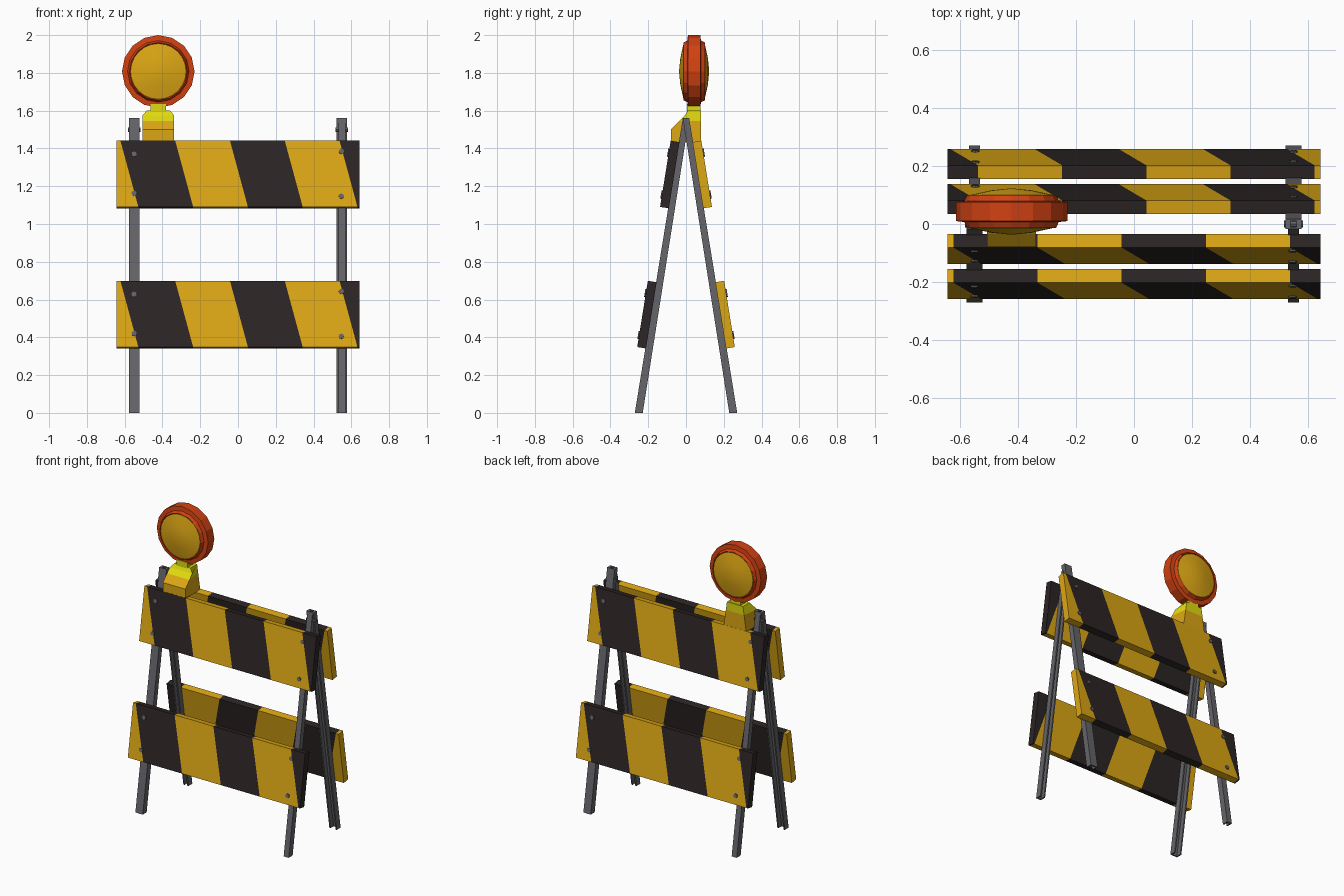
import bpy, bmesh, math
from mathutils import Matrix, Vector

old = bpy.data.objects.get("Cube")
if old:
    bpy.data.objects.remove(old, do_unlink=True)


def material(name, rgb):
    m = bpy.data.materials.new(name)
    m.use_nodes = True
    m.diffuse_color = (*rgb, 1)
    m.node_tree.nodes["Principled BSDF"].inputs["Base Color"].default_value = (*rgb, 1)
    return m


YELLOW = material("amber yellow", (0.72, 0.385, 0.007))
BLACK = material("stripe black", (0.026, 0.018, 0.018))
STEEL = material("steel grey", (0.13, 0.13, 0.145))
ORANGE = material("rim orange", (0.64, 0.053, 0.006))
LEMON = material("lemon yellow", (0.75, 0.7, 0.005))

TILT = math.radians(9.1)
FOOT, APEX = 0.25, 1.56
LENGTH, HEIGHT, THICK = 1.286, 0.355, 0.047
PITCH, FIRST, SLANT = 0.29, -0.575, 0.095 / 0.355


def finish(name, bm, mats, matrix=None, smooth=False):
    bmesh.ops.recalc_face_normals(bm, faces=bm.faces)
    mesh = bpy.data.meshes.new(name)
    bm.to_mesh(mesh)
    bm.free()
    if matrix:
        mesh.transform(matrix)
    for m in mats:
        mesh.materials.append(m)
    ob = bpy.data.objects.new(name, mesh)
    bpy.context.collection.objects.link(ob)
    if smooth:
        bpy.ops.object.select_all(action="DESELECT")
        ob.select_set(True)
        bpy.context.view_layer.objects.active = ob
        bpy.ops.object.shade_smooth_by_angle(angle=math.radians(25))
    return ob


def cut(bm, point, normal):
    bmesh.ops.bisect_plane(bm, geom=bm.verts[:] + bm.edges[:] + bm.faces[:],
                           plane_co=point, plane_no=normal)


def prism(bm, bottom, top):
    """Closed solid between two matching outlines."""
    lo = [bm.verts.new(p) for p in bottom]
    hi = [bm.verts.new(p) for p in top]
    bm.faces.new(lo)
    bm.faces.new(hi)
    for i in range(len(lo)):
        j = (i + 1) % len(lo)
        bm.faces.new((lo[i], lo[j], hi[j], hi[i]))


def striped_panel(name, y, z, spin):
    bm = bmesh.new()
    bmesh.ops.create_cube(bm, size=1, matrix=Matrix.Diagonal((LENGTH, THICK, HEIGHT, 1)))
    for i in range(5):
        cut(bm, (FIRST + i * PITCH, 0, 0), Vector((1, 0, SLANT)).normalized())
    for f in bm.faces:
        c = f.calc_center_median()
        band = math.floor((c.x + c.z * SLANT - FIRST) / PITCH)
        f.material_index = 1 if band % 2 == 0 else 0
    place = spin @ Matrix.Translation((0, y, z)) @ Matrix.Rotation(-TILT, 4, "X")
    finish(name, bm, [YELLOW, BLACK], place)

    # Bolt heads on the outer face
    bm = bmesh.new()
    for x, dz in ((-0.55, 0.105), (0.547, 0.12)):
        for side in (-1, 1):
            spot = Matrix.Translation((x, -THICK / 2 - 0.002, side * dz))
            bmesh.ops.create_cone(bm, cap_ends=True, segments=8, radius1=0.014, radius2=0.014,
                                  depth=0.008, matrix=spot @ Matrix.Rotation(math.pi / 2, 4, "X"))
    finish(name + "_bolts", bm, [STEEL], place)


def channel_leg(name, x, width, spin):
    """Leaning U channel, open towards the inside of the stand."""
    w, d, t = width / 2, 0.021, 0.009
    outline = [(-w, -d), (w, -d), (w, d), (w - t, d), (w - t, t - d),
               (t - w, t - d), (t - w, d), (-w, d)]
    bm = bmesh.new()
    prism(bm, [(x + a, b - FOOT, 0) for a, b in outline],
          [(x + a, b * 0.8, APEX) for a, b in outline])
    finish(name, bm, [STEEL], spin)


# Two identical frames, back to back
for side, angle in (("front", 0), ("back", math.pi)):
    spin = Matrix.Rotation(angle, 4, "Z")
    striped_panel(side + "_upper_panel", -0.086, 1.262, spin)
    striped_panel(side + "_lower_panel", -0.207, 0.52, spin)
    channel_leg(side + "_wide_leg", -0.55, 0.055, spin)
    channel_leg(side + "_narrow_leg", 0.55, 0.038, spin)

# Hinge pins at the apex
for name, x in (("right_hinge_pin", -0.55), ("left_hinge_pin", 0.55)):
    bm = bmesh.new()
    bmesh.ops.create_cone(bm, cap_ends=True, segments=8, radius1=0.012, radius2=0.012, depth=0.066,
                          matrix=Matrix.Translation((x, 0, 1.5)) @ Matrix.Rotation(math.pi / 2, 4, "Y"))
    finish(name, bm, [STEEL])

# Lamp base with sloping front and lemon top
LAMP_X, LAMP_Y, LAMP_Z = -0.422, 0.043, 1.808
side_profile = [(-0.08, 1.435), (-0.08, 1.5), (-0.005, 1.575), (0.01, 1.602), (0.08, 1.602), (0.08, 1.435)]


def base_ring(sign):
    return [(LAMP_X + sign * (0.06 if z > 1.6 else 0.084), y, z) for y, z in side_profile]


bm = bmesh.new()
prism(bm, base_ring(-1), base_ring(1))
cut(bm, (0, 0, 1.545), (0, 0, 1))
for f in bm.faces:
    f.material_index = 1 if f.calc_center_median().z > 1.545 else 0
finish("lamp_base", bm, [YELLOW, LEMON])

# Neck
bm = bmesh.new()
bmesh.ops.create_cube(bm, size=1, matrix=Matrix.Translation((LAMP_X, 0.04, 1.615))
                      @ Matrix.Diagonal((0.08, 0.072, 0.04, 1)))
finish("lamp_neck", bm, [LEMON])


def turned(name, profile, sides, mat, smooth):
    """Revolve (depth, radius) points about the lamp's front-to-back axis."""
    bm = bmesh.new()
    verts = [bm.verts.new((0, y, r)) for y, r in profile]
    edges = [bm.edges.new(pair) for pair in zip(verts, verts[1:])]
    bmesh.ops.spin(bm, geom=verts + edges, cent=(0, 0, 0), axis=(0, 1, 0),
                   angle=math.tau, steps=sides, use_merge=True)
    bmesh.ops.remove_doubles(bm, verts=bm.verts, dist=0.0001)
    finish(name, bm, [mat], Matrix.Translation((LAMP_X, LAMP_Y, LAMP_Z)), smooth)


def both_ways(half):
    return [(-y, r) for y, r in half] + [(y, r) for y, r in reversed(half)]


turned("lamp_rim", both_ways([(0.05, 0.145), (0.057, 0.153), (0.036, 0.163), (0.033, 0.192)]),
       16, ORANGE, False)
turned("lamp_lens", both_ways([(0.08, 0), (0.073, 0.07), (0.056, 0.147)]), 24, YELLOW, True)
